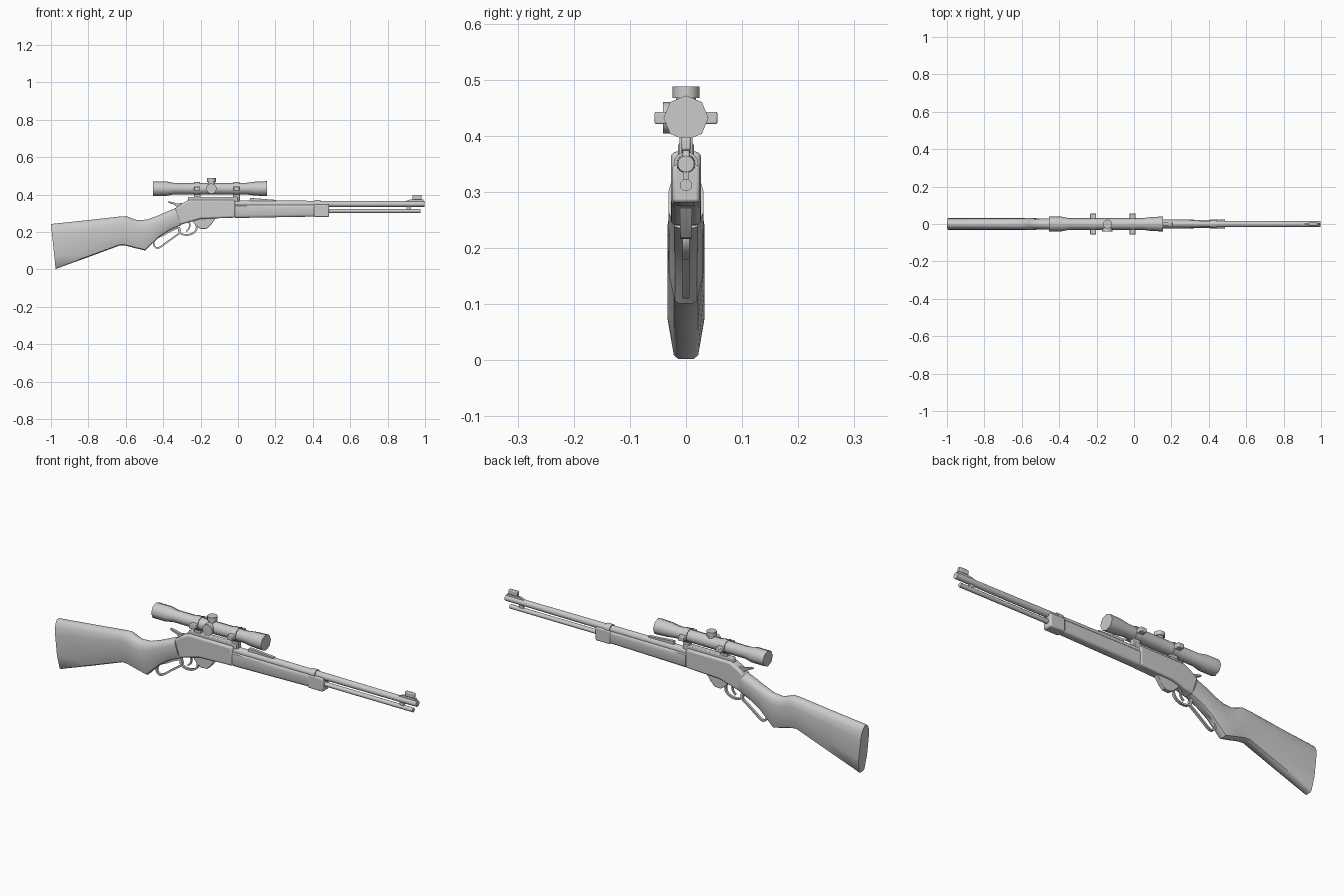
import bpy, bmesh, math
from mathutils import Vector, Matrix

if "Cube" in bpy.data.objects:
    bpy.data.objects.remove(bpy.data.objects["Cube"])


def finish(name, bm, angle=35, bevel=0, segments=2):
    bmesh.ops.recalc_face_normals(bm, faces=bm.faces)
    me = bpy.data.meshes.new(name)
    bm.to_mesh(me)
    bm.free()
    ob = bpy.data.objects.new(name, me)
    bpy.context.collection.objects.link(ob)
    if bevel:
        m = ob.modifiers.new("bevel", 'BEVEL')
        m.width, m.segments = bevel, segments
        m.limit_method, m.angle_limit = 'ANGLE', math.radians(50)
    bpy.ops.object.select_all(action='DESELECT')
    bpy.context.view_layer.objects.active = ob
    ob.select_set(True)
    bpy.ops.object.shade_smooth_by_angle(angle=math.radians(angle))
    return ob


def prism(name, pts, hw, bevel=0, segments=2):
    """Side profile (x, z) extruded to +-hw in y."""
    bm = bmesh.new()
    a = [bm.verts.new((x, -hw, z)) for x, z in pts]
    f = bm.faces.new(a)
    r = bmesh.ops.extrude_face_region(bm, geom=[f])
    bmesh.ops.translate(bm, vec=(0, 2 * hw, 0),
                        verts=[v for v in r['geom'] if isinstance(v, bmesh.types.BMVert)])
    return finish(name, bm, 35, bevel, segments)


def box(name, x0, x1, z0, z1, hw, bevel=0):
    return prism(name, [(x0, z0), (x1, z0), (x1, z1), (x0, z1)], hw, bevel)


def lathe(name, prof, n, origin, axis='X'):
    """Profile of (distance along axis, radius), capped at both ends."""
    bm = bmesh.new()
    rot = {'X': Matrix(), 'Z': Matrix.Rotation(-math.pi / 2, 3, 'Y'),
           '-Y': Matrix.Rotation(-math.pi / 2, 3, 'Z')}[axis]
    rings = []
    for d, r in prof:
        rings.append([bm.verts.new(Vector(origin) + rot @ Vector(
            (d, r * math.sin(2 * math.pi * i / n), r * math.cos(2 * math.pi * i / n))))
            for i in range(n)])
    for a, b in zip(rings, rings[1:]):
        for i in range(n):
            bm.faces.new((a[i], a[(i + 1) % n], b[(i + 1) % n], b[i]))
    bm.faces.new(rings[0])
    bm.faces.new(rings[-1])
    return finish(name, bm, 50)


def loft(name, stations, section):
    """Stations: top x,z, bottom x,z, half width, bow. Section: (height 0-1, width 0-1)."""
    bm = bmesh.new()
    rings = []
    for xt, zt, xb, zb, hw, bow in stations:
        side = [(xb + (xt - xb) * t + bow * 4 * t * (1 - t), hw * w, zb + (zt - zb) * t)
                for t, w in section]
        ring = side + [(x, -y, z) for x, y, z in reversed(side)]
        rings.append([bm.verts.new(p) for p in ring])
    n = len(rings[0])
    for a, b in zip(rings, rings[1:]):
        for i in range(n):
            bm.faces.new((a[i], a[(i + 1) % n], b[(i + 1) % n], b[i]))
    for r in (rings[0], rings[-1]):
        for i in range(n // 2 - 1):
            bm.faces.new((r[i], r[i + 1], r[n - 2 - i], r[n - 1 - i]))
    return finish(name, bm, 42)


def strap(name, pts, thick, hw, closed=False):
    """Flat strap following a smooth path in the x-z plane."""
    n, path = len(pts), []
    P = [Vector(p) for p in pts]
    for i in range(n if closed else n - 1):
        get = (lambda k: P[k % n]) if closed else (lambda k: P[max(0, min(n - 1, k))])
        p0, p1, p2, p3 = (get(i + k) for k in (-1, 0, 1, 2))
        for t in (0, 1 / 3, 2 / 3):
            path.append(0.5 * (2 * p1 + (p2 - p0) * t + (2 * p0 - 5 * p1 + 4 * p2 - p3) * t * t
                               + (3 * p1 - p0 - 3 * p2 + p3) * t ** 3))
    if not closed:
        path.append(P[-1])
    bm, rings, m = bmesh.new(), [], len(path)
    for i, p in enumerate(path):
        a = path[(i - 1) % m] if closed else path[max(0, i - 1)]
        b = path[(i + 1) % m] if closed else path[min(m - 1, i + 1)]
        d = (b - a).normalized()
        nrm = Vector((-d.y, d.x)) * thick / 2
        rings.append([bm.verts.new((p.x + s * nrm.x, y, p.y + s * nrm.y))
                      for s, y in ((1, -hw), (1, hw), (-1, hw), (-1, -hw))])
    for i in range(m if closed else m - 1):
        a, b = rings[i], rings[(i + 1) % m]
        for k in range(4):
            bm.faces.new((a[k], a[(k + 1) % 4], b[(k + 1) % 4], b[k]))
    if not closed:
        bm.faces.new(rings[0])
        bm.faces.new(rings[-1])
    return finish(name, bm, 40)


# Butt stock with pistol grip
section = [(0, .4), (.03, .66), (.3, 1), (.72, 1), (.88, .86), (.96, .55), (1, .25)]
loft("stock", [
    (-1.0, .243, -.975, .002, .033, -.0), (-.99, .244, -.955, .01, .033, .011),
    (-.80, .264, -.80, .066, .033, 0), (-.63, .283, -.63, .129, .033, 0),
    (-.595, .285, -.60, .127, .033, 0), (-.565, .272, -.55, .114, .032, 0),
    (-.535, .263, -.495, .101, .030, 0), (-.485, .267, -.465, .132, .029, 0),
    (-.43, .287, -.42, .175, .030, 0), (-.38, .309, -.365, .211, .031, 0),
    (-.335, .328, -.305, .236, .031, 0)], section)

# Receiver, lower plate and scope rail
prism("receiver", [(-.338, .325), (-.31, .238), (-.27, .25), (-.20, .270), (-.015, .277),
                   (-.015, .372), (-.26, .372), (-.30, .352)], .027, .010, 3)
prism("receiver_top", [(-.275, .355), (0, .355), (0, .387), (-.265, .387)], .014, .004)
prism("lower_plate", [(-.25, .262), (-.225, .235), (-.20, .216), (-.165, .218),
                      (-.145, .238), (-.12, .272), (-.2, .275)], .011, .002)

# Forearm and barrel band
loft("forearm", [(-.015, .346, -.015, .275, .025, 0), (.2, .346, .2, .279, .024, 0),
                 (.485, .346, .485, .284, .021, 0)],
     [(0, .6), (.06, .85), (.2, 1), (.75, 1), (.92, .95), (1, .7)])
box("forearm_cap", .405, .487, .281, .348, .025, .006)
lathe("barrel_band", [(0, .022), (.03, .022)], 16, (.41, 0, .350))

# Barrel and magazine tube
lathe("barrel", [(0, .019), (.45, .017), (1.013, .0148)], 16, (-.015, 0, .3500))
lathe("magazine_tube", [(0, .0107), (.505, .0107)], 12, (.47, 0, .3125))
box("tube_bracket", .90, .925, .312, .348, .005)

# Iron sights
prism("rear_sight", [(.06, .362), (.20, .362), (.205, .372), (.17, .374), (.10, .380),
                     (.065, .382)], .008, .001)
prism("front_sight_ramp", [(.88, .360), (.995, .360), (.99, .374), (.92, .374)], .006, .001)
box("front_sight_hood", .932, .982, .374, .398, .009, .004)

# Lever loop, trigger guard and trigger
strap("lever_loop", [(-.315, .222), (-.35, .211), (-.395, .187), (-.435, .167), (-.451, .142),
                     (-.443, .120), (-.42, .117), (-.37, .153), (-.335, .178), (-.312, .197)],
      .009, .006, closed=True)
strap("trigger_guard", [(-.315, .228), (-.315, .20), (-.29, .186), (-.26, .186), (-.235, .197),
                        (-.222, .215), (-.222, .24)], .009, .006)
strap("trigger", [(-.262, .258), (-.258, .235), (-.264, .216), (-.277, .203)], .008, .004)

# Hammer
prism("hammer", [(-.30, .34), (-.325, .330), (-.338, .345), (-.372, .357), (-.374, .364),
                 (-.35, .360), (-.325, .352), (-.30, .355)], .007, .0015)

# Scope body, its two knobs and mounts
SZ = .432
lathe("scope", [(-.455, .039), (-.385, .039), (-.345, .031), (.045, .031), (.09, .037),
                (.155, .040)], 8, (0, 0, SZ))
lathe("elevation_knob", [(0, .018), (.036, .018), (.036, .024), (.056, .024)], 12,
      (-.142, 0, SZ), 'Z')
lathe("windage_knob", [(0, .028), (.041, .028)], 12, (-.142, 0, SZ), '-Y')
for label, x in (("rear", -.218), ("front", -.008)):
    lathe(label + "_scope_ring", [(-.016, .035), (.016, .035)], 8, (x, 0, SZ))
    box(label + "_ring_clamp", x - .016, x + .016, SZ - .011, SZ + .011, .056, .003)
    box(label + "_ring_foot", x - .018, x + .018, .355, .408, .012, .002)
